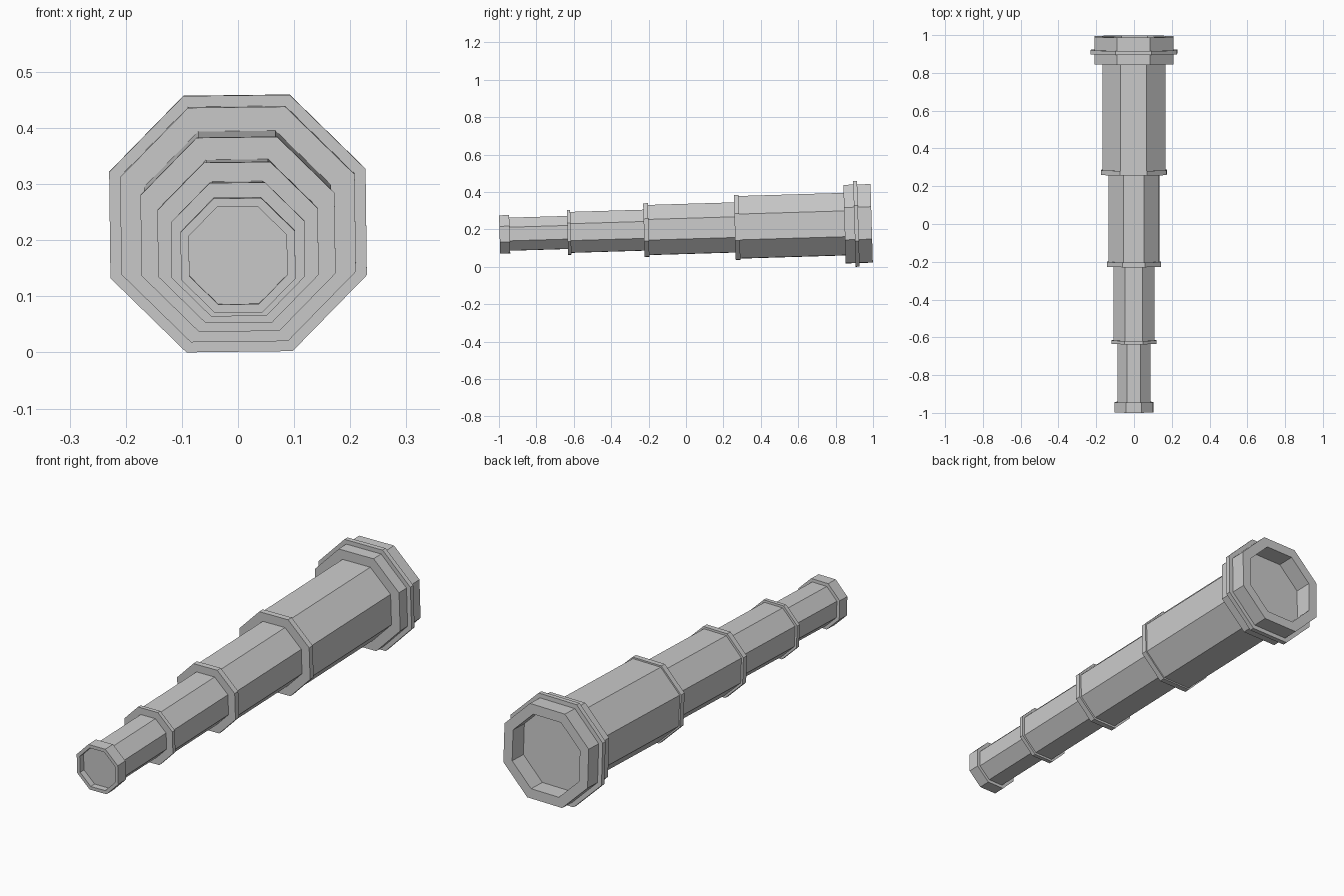
import bpy, bmesh, math
from mathutils import Matrix

if "Cube" in bpy.data.objects:
    bpy.data.objects.remove(bpy.data.objects["Cube"])

SIDES = 8
ROLL = 0.012          # slight roll about the barrel axis
TILT = 0.030          # far end raised slightly
CENTRE_Z = 0.2027
POSE = Matrix.Translation((0, 0, CENTRE_Z)) @ Matrix.Rotation(TILT, 4, 'X')


def turned(name, profile):
    """Octagonal solid along y from (position, flat-to-axis distance) pairs, capped at both ends."""
    bm = bmesh.new()
    rings = []
    for y, a in profile:
        r = a / math.cos(math.pi / SIDES)
        angles = [(k + 0.5) * 2 * math.pi / SIDES + ROLL for k in range(SIDES)]
        rings.append([bm.verts.new((r * math.cos(t), y, r * math.sin(t))) for t in angles])
    for lo, hi in zip(rings, rings[1:]):
        for k in range(SIDES):
            n = (k + 1) % SIDES
            bm.faces.new((lo[k], lo[n], hi[n], hi[k]))
    bm.faces.new(rings[0])
    bm.faces.new(rings[-1])
    bmesh.ops.recalc_face_normals(bm, faces=bm.faces)
    bm.transform(POSE)
    mesh = bpy.data.meshes.new(name)
    bm.to_mesh(mesh)
    bm.free()
    bpy.context.collection.objects.link(bpy.data.objects.new(name, mesh))


# Eyepiece with shallow recessed lens
turned("eyepiece", [(-0.970, 0.087), (-0.997, 0.087), (-0.997, 0.102), (-0.943, 0.102), (-0.943, 0.08)])

# Draw tubes, each ending inside the next wider one
tubes = [(-0.945, -0.62, 0.088), (-0.625, -0.21, 0.109),
         (-0.215, 0.27, 0.1335), (0.265, 0.86, 0.1665)]
for i, (y0, y1, a) in enumerate(tubes):
    turned(f"draw_tube_{i + 1}", [(y0, a), (y1, a)])

# Collars at the tube joints
collars = [(-0.634, -0.616, 0.119), (-0.225, -0.200, 0.143), (0.261, 0.286, 0.173)]
for i, (y0, y1, a) in enumerate(collars):
    turned(f"collar_{i + 1}", [(y0, a), (y1, a)])

# Objective housing with raised band and deep recessed lens
turned("objective_housing", [(0.848, 0.15), (0.848, 0.209), (0.901, 0.209), (0.901, 0.2285),
                             (0.922, 0.2285), (0.922, 0.209), (0.993, 0.209),
                             (0.993, 0.166), (0.913, 0.166)])
